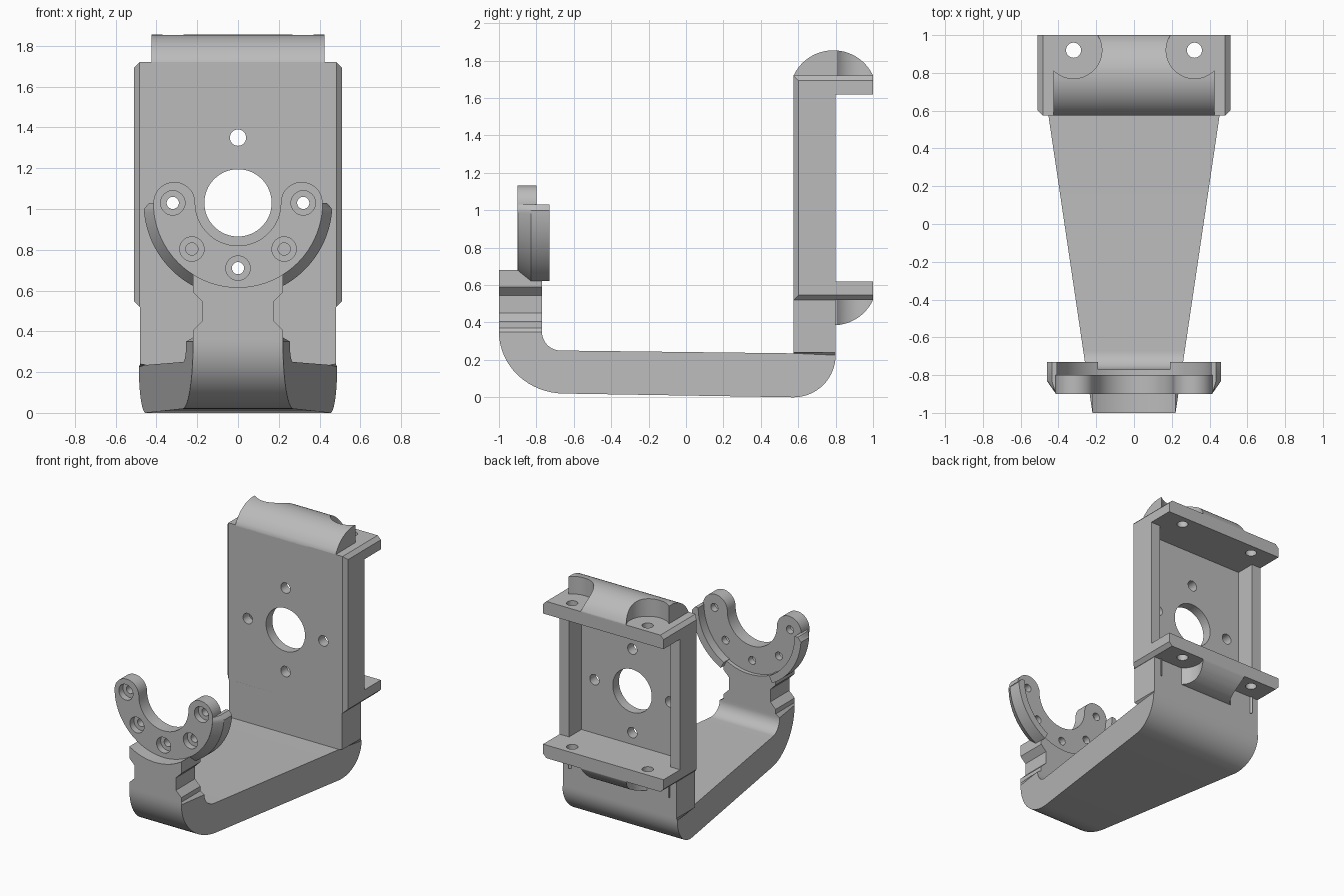
import bpy, bmesh
from math import sin, cos, pi, radians

cube = bpy.data.objects.get("Cube")
if cube:
    bpy.data.objects.remove(cube, do_unlink=True)

GREY = (0.5, 0.5, 0.5, 1)
mat = bpy.data.materials.new("plain grey")
mat.use_nodes = True
mat.diffuse_color = GREY
mat.node_tree.nodes["Principled BSDF"].inputs["Base Color"].default_value = GREY


def loft(name, sections):
    """Skin matching closed rings of points and cap both ends."""
    bm = bmesh.new()
    rings = [[bm.verts.new(p) for p in s] for s in sections]
    n = len(rings[0])
    for a, b in zip(rings, rings[1:]):
        for i in range(n):
            j = (i + 1) % n
            bm.faces.new((a[i], a[j], b[j], b[i]))
    bm.faces.new(rings[0])
    bm.faces.new(rings[-1])
    bmesh.ops.remove_doubles(bm, verts=bm.verts, dist=1e-5)
    bmesh.ops.recalc_face_normals(bm, faces=bm.faces)
    mesh = bpy.data.meshes.new(name)
    bm.to_mesh(mesh)
    bm.free()
    mesh.materials.append(mat)
    ob = bpy.data.objects.new(name, mesh)
    bpy.context.collection.objects.link(ob)
    return ob


def prism(name, pts, lo, hi, axis):
    place = {"x": lambda a, b, t: (t, a, b),
             "y": lambda a, b, t: (a, t, b),
             "z": lambda a, b, t: (a, b, t)}[axis]
    return loft(name, [[place(a, b, t) for a, b in pts] for t in (lo, hi)])


def arc(ca, cb, r, start, end, n=24):
    angles = [radians(start + (end - start) * i / n) for i in range(n + 1)]
    return [(ca + r * cos(t), cb + r * sin(t)) for t in angles]


def rod(ca, cb, r, lo, hi, axis, n=48):
    return prism("cutter", arc(ca, cb, r, 0, 360, n)[:-1], lo, hi, axis)


def box(name, x, y, z):
    return prism(name, [(-x, y[0]), (x, y[0]), (x, y[1]), (-x, y[1])], *z, "z")


def activate(ob):
    bpy.ops.object.select_all(action="DESELECT")
    ob.select_set(True)
    bpy.context.view_layer.objects.active = ob


def cut(ob, cutters):
    activate(ob)
    for c in cutters:
        m = ob.modifiers.new("cut", "BOOLEAN")
        m.operation, m.solver, m.object = "DIFFERENCE", "EXACT", c
        bpy.ops.object.modifier_apply(modifier=m.name)
        bpy.data.objects.remove(c, do_unlink=True)


def smooth(ob):
    activate(ob)
    bpy.ops.object.shade_smooth_by_angle(angle=radians(30))


MID = 1.03       # height of the shaft axis
CENTRE = 1.12    # mid height of the mounting plate

# Tapered bent arm: each section is an (outer, inner) point pair
def section(outer, inner, width=None):
    wo, wi = (width or 0.22 + 0.148 * (p[0] + 1) for p in (outer, inner))
    return [(-wo, *outer), (wo, *outer), (wi, *inner), (-wi, *inner)]


N = 16
stations = [section((-1, 0.37), (-0.77, 0.37), 0.22)]
for i in range(N + 1):
    t = pi / 2 * i / N
    stations.append(section((-0.65 - 0.35 * cos(t), 0.35 - 0.33 * sin(t)),
                            (-0.67 - 0.1 * cos(t), 0.35 - 0.1 * sin(t))))
for i in range(N + 1):
    t = pi / 2 * i / N
    stations.append(section((0.575 + 0.225 * sin(t), 0.225 - 0.225 * cos(t)), (0.575, 0.235)))
stations.append(section((0.8, 0.24), (0.575, 0.24), 0.48))
stations.append(section((0.8, 0.53), (0.575, 0.53), 0.48))
smooth(loft("arm", stations))

# Notched front post with a round seat on top
half = [(0.22, 0.37), (0.22, 0.405), (0.175, 0.45), (0.175, 0.545), (0.22, 0.59), (0.22, 0.8)]
post = prism("front_post", half + [(-x, z) for x, z in reversed(half)], -1, -0.77, "y")
cut(post, [rod(0, MID, 0.414, -1.1, -0.6, "y", 96)])
smooth(post)

# Half-ring clamp plate with rounded ends and counterbored holes
R_OUT, R_IN = 0.415, 0.21
R_MID, R_END = (R_OUT + R_IN) / 2, (R_OUT - R_IN) / 2
outline = (arc(0, MID, R_OUT, 180, 360, 64) + arc(R_MID, MID, R_END, 0, 180)[1:]
           + arc(0, MID, R_IN, 360, 180, 48)[1:] + arc(-R_MID, MID, R_END, 0, 180)[1:-1])
clamp = prism("half_ring_clamp", outline, -0.9, -0.8, "y")
cutters = []
for k in range(5):
    a = pi + k * pi / 4
    x, z = 0.32 * cos(a), MID + 0.32 * sin(a)
    cutters += [rod(x, z, 0.06, -1, -0.85, "y", 32), rod(x, z, 0.03, -1, -0.7, "y", 32)]
cut(clamp, cutters)
smooth(clamp)

# Chamfered lip around each side of the clamp
for side, name in ((1, "left_lip"), (-1, "right_lip")):
    rings = []
    for deg in [28 + 2 * i for i in range(30)] + [88, 90]:
        top = {88: 0.45, 90: 0.435}.get(deg, 0.463)
        prof = [(0.408, -0.9), (0.414, -0.9), (top, -0.83), (top, -0.73), (0.408, -0.73)]
        s, c = side * sin(radians(deg)), cos(radians(deg))
        rings.append([(r * s, y, MID - r * c) for r, y in prof])
    smooth(loft(name, rings))

# Mounting plate with top and bottom flanges and a rear pocket
W, FRONT, BACK = 0.51, 0.575, 1.0
plate = box("mounting_plate", W, (FRONT, BACK), (0.52, 1.72))
bm = bmesh.new()
bm.from_mesh(plate.data)
edges = []
for e in bm.edges:
    a, b = e.verts[0].co, e.verts[1].co
    along_y = abs(a.y - b.y) > 0.1
    front_upright = abs(a.z - b.z) > 0.1 and a.y < 0.7
    if along_y or front_upright:
        edges.append(e)
bmesh.ops.bevel(bm, geom=edges, offset=0.027, segments=1, affect="EDGES")
bm.to_mesh(plate.data)
bm.free()
cutters = [box("cutter", 1, (0.8, 1.2), (0.62, 1.62)),
           box("cutter", 0.43, (0.65, 1.2), (0.62, 1.62)),
           rod(0, MID, 0.165, 0.4, 0.9, "y", 64)]
for k in range(4):
    a = k * pi / 2
    cutters.append(rod(0.32 * cos(a), MID + 0.32 * sin(a), 0.04, 0.4, 0.9, "y", 32))
for x in (-0.32, 0.32):
    cutters.append(rod(x, 0.92, 0.04, 0.3, 2, "z", 32))
cut(plate, cutters)
smooth(plate)

# Rounded bosses above and below, relieved around the flange holes
SAG, CHORD = 0.135, (BACK - FRONT) / 2
R = (CHORD ** 2 + SAG ** 2) / (2 * SAG)
cy = (FRONT + BACK) / 2
for sign, name in ((1, "top_boss"), (-1, "bottom_boss")):
    bow = []
    for i in range(33):
        y = -CHORD + 2 * CHORD * i / 32
        bow.append((cy + y, 0.6 + SAG - R + (R * R - y * y) ** 0.5))
    bow += [(BACK, 0.59), (FRONT, 0.59)]
    boss = prism(name, [(y, CENTRE + sign * h) for y, h in bow], -0.425, 0.425, "x")
    cut(boss, [rod(x, 0.92, 0.15, 0.2, 2, "z") for x in (-0.32, 0.32)])
    smooth(boss)
